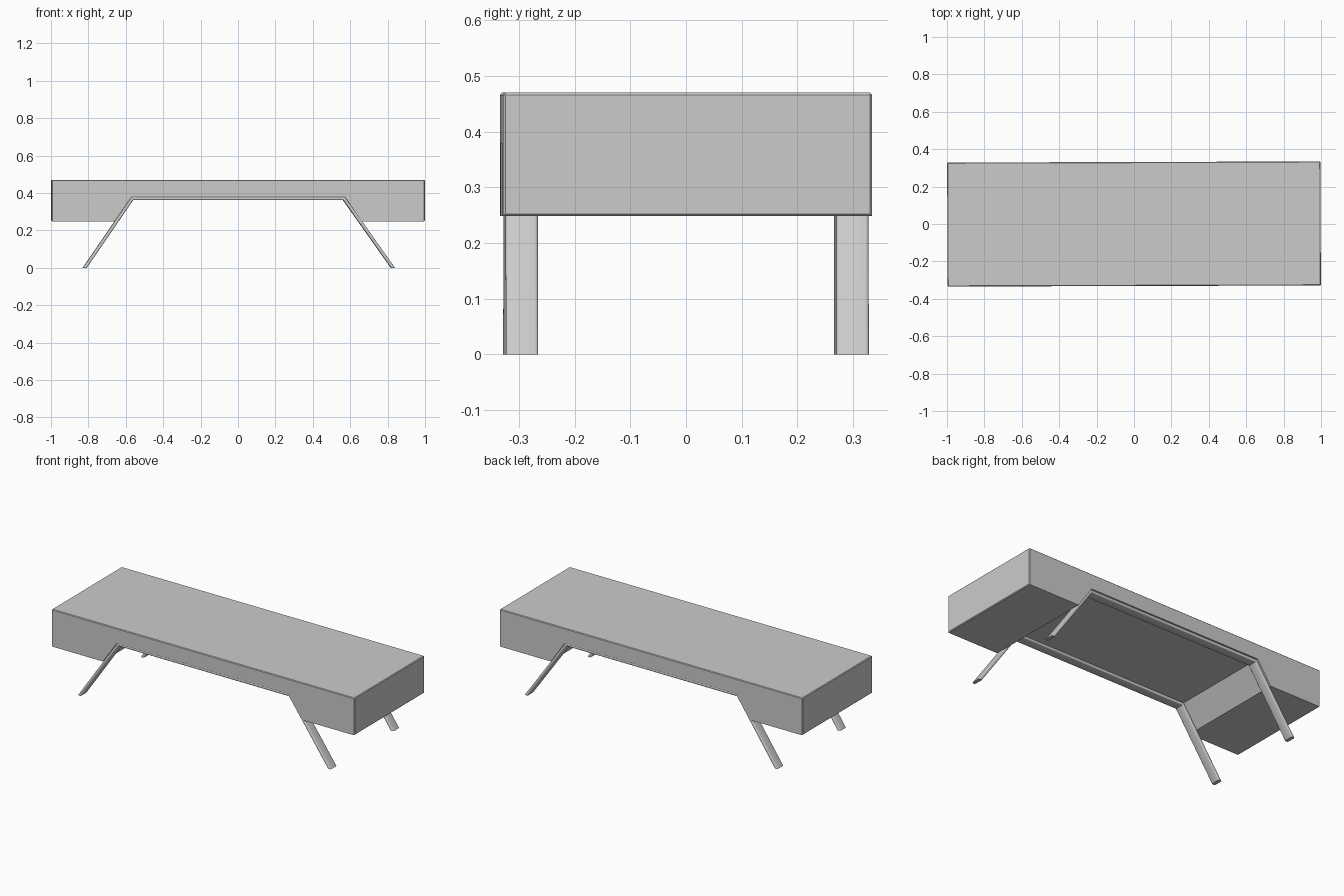
import bpy
import bmesh
from mathutils import Matrix

cube = bpy.data.objects.get("Cube")
if cube:
    bpy.data.objects.remove(cube, do_unlink=True)

YAW = 0.003  # the whole piece stands very slightly turned

grey = bpy.data.materials.new("plain grey")
grey.use_nodes = True
colour = (0.6, 0.6, 0.6, 1)
grey.diffuse_color = colour
grey.node_tree.nodes["Principled BSDF"].inputs["Base Color"].default_value = colour


def extrude_profile(name, profile, y_mid, width, bevel, segments, edge_rule):
    """Extrude an xz outline along y and round the edges picked by edge_rule."""
    bm = bmesh.new()
    face = bm.faces.new([bm.verts.new((x, y_mid - width / 2, z)) for x, z in profile])
    grown = bmesh.ops.extrude_face_region(bm, geom=[face])["geom"]
    verts = [v for v in grown if isinstance(v, bmesh.types.BMVert)]
    bmesh.ops.translate(bm, verts=verts, vec=(0, width, 0))
    bmesh.ops.recalc_face_normals(bm, faces=bm.faces)
    edges = [e for e in bm.edges if edge_rule(*(v.co for v in e.verts))]
    bmesh.ops.bevel(bm, geom=edges, offset=bevel, segments=segments,
                    profile=0.5, affect='EDGES')
    bmesh.ops.transform(bm, matrix=Matrix.Rotation(YAW, 4, 'Z'), verts=bm.verts)
    mesh = bpy.data.meshes.new(name)
    bm.to_mesh(mesh)
    bm.free()
    mesh.materials.append(grey)
    obj = bpy.data.objects.new(name, mesh)
    bpy.context.collection.objects.link(obj)
    return obj


# Solid body with a trapezoid recess underneath
TOP, BOTTOM, CEILING = 0.47, 0.248, 0.379
body_outline = [(-0.998, TOP), (-0.998, BOTTOM), (-0.66, BOTTOM), (-0.57, CEILING),
                (0.57, CEILING), (0.66, BOTTOM), (0.998, BOTTOM), (0.998, TOP)]


def outer_edge(a, b):
    # Everything except the edges around the recess
    return all(abs(v.x) > 0.9 for v in (a, b)) or min(a.z, b.z) > 0.4


extrude_profile("body", body_outline, 0, 0.663, 0.004, 1, outer_edge)

# Bent flat-bar frames that form the legs and line the recess
frame_outline = [(-0.83, 0), (-0.57, CEILING), (0.57, CEILING), (0.838, 0),
                 (0.817, 0), (0.561, 0.362), (-0.561, 0.362), (-0.809, 0)]


def long_edge(a, b):
    return abs(a.y - b.y) < 0.001 and max(a.z, b.z) > 0.01


for side, y_mid in (("front", -0.297), ("back", 0.297)):
    frame = extrude_profile(side + "_leg_frame", frame_outline, y_mid, 0.058,
                            0.006, 3, long_edge)
    bpy.ops.object.select_all(action='DESELECT')
    frame.select_set(True)
    bpy.context.view_layer.objects.active = frame
    bpy.ops.object.shade_smooth_by_angle(angle=0.6)
